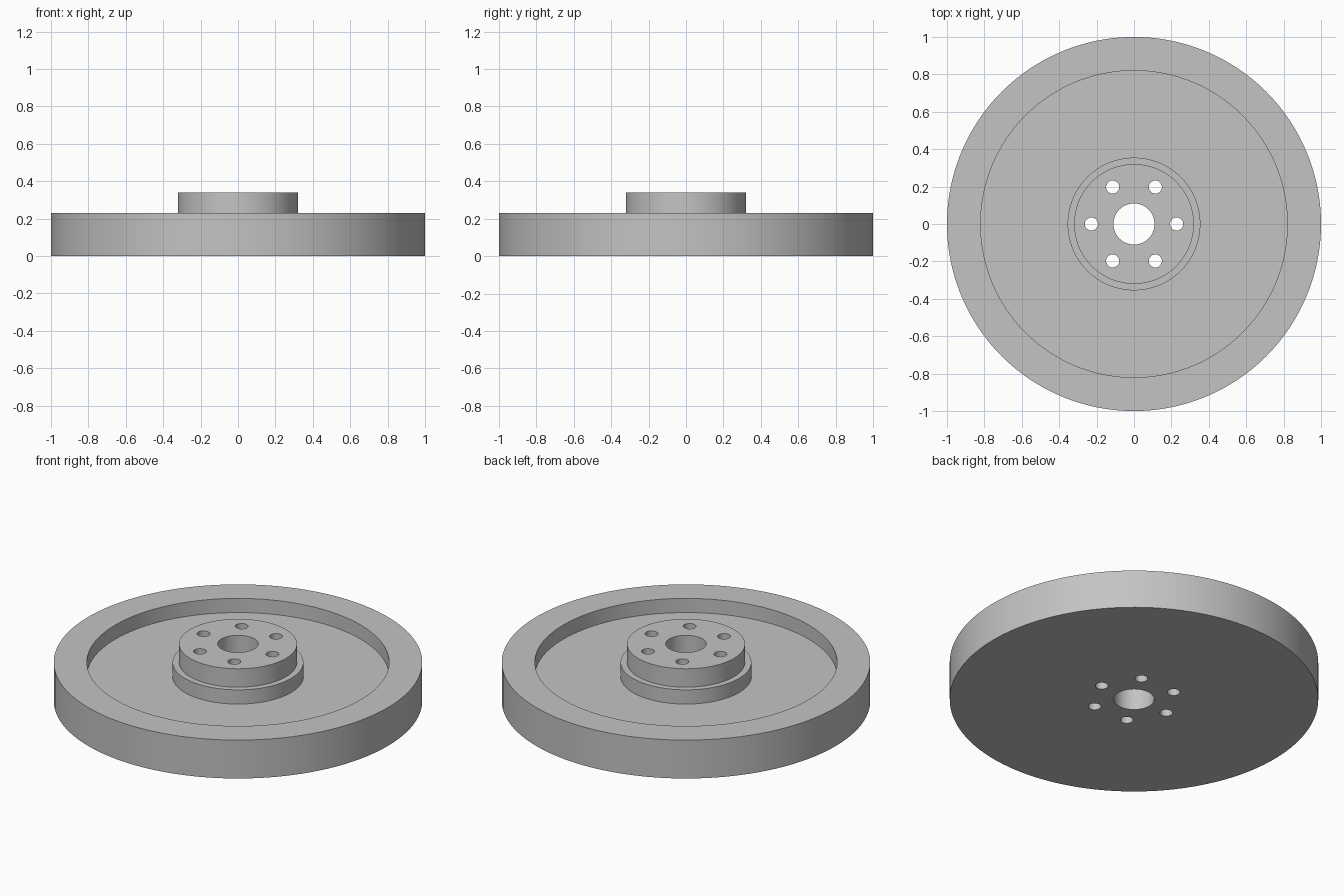
import bpy, bmesh
from math import cos, sin, pi, radians

default_cube = bpy.data.objects.get("Cube")
if default_cube:
    bpy.data.objects.remove(default_cube, do_unlink=True)

SEGMENTS = 128
HEIGHT = 0.34
RIM_TOP = 0.23
FLOOR = 0.145
BOLT_CIRCLE = 0.228
BOLT_COUNT = 6

grey = bpy.data.materials.new("machined grey")
grey.use_nodes = True
colour = (0.55, 0.55, 0.55, 1)
grey.diffuse_color = colour
grey.node_tree.nodes["Principled BSDF"].inputs["Base Color"].default_value = colour


def lathe(name, profile):
    """Revolve a closed (radius, z) profile around the z axis."""
    bm = bmesh.new()
    rings = []
    for i in range(SEGMENTS):
        a = 2 * pi * i / SEGMENTS
        rings.append([bm.verts.new((r * cos(a), r * sin(a), z)) for r, z in profile])
    for i, ring in enumerate(rings):
        after = rings[(i + 1) % SEGMENTS]
        for j in range(len(profile)):
            k = (j + 1) % len(profile)
            bm.faces.new((ring[j], after[j], after[k], ring[k]))
    bmesh.ops.recalc_face_normals(bm, faces=bm.faces)
    mesh = bpy.data.meshes.new(name)
    bm.to_mesh(mesh)
    bm.free()
    mesh.materials.append(grey)
    obj = bpy.data.objects.new(name, mesh)
    bpy.context.collection.objects.link(obj)
    return obj


# Wheel: flat base, raised rim, recessed web, stepped hub and centre bore
wheel = lathe("flanged_wheel", [
    (0.11, 0), (1, 0), (1, RIM_TOP), (0.82, RIM_TOP), (0.82, FLOOR),
    (0.355, FLOOR), (0.355, RIM_TOP), (0.32, RIM_TOP), (0.32, HEIGHT), (0.11, HEIGHT),
])

# Bolt holes: one cutter holding all the pins
bm = bmesh.new()
for i in range(BOLT_COUNT):
    a = 2 * pi * i / BOLT_COUNT
    pin = bmesh.ops.create_cone(bm, cap_ends=True, segments=32,
                                radius1=0.035, radius2=0.035, depth=1)
    bmesh.ops.translate(bm, verts=pin["verts"],
                        vec=(BOLT_CIRCLE * cos(a), BOLT_CIRCLE * sin(a), 0))
cutter_mesh = bpy.data.meshes.new("bolt_hole_cutter")
bm.to_mesh(cutter_mesh)
bm.free()
cutter_mesh.materials.append(grey)
cutter = bpy.data.objects.new("bolt_hole_cutter", cutter_mesh)
bpy.context.collection.objects.link(cutter)
cutter.hide_render = True

holes = wheel.modifiers.new("bolt holes", "BOOLEAN")
holes.operation = "DIFFERENCE"
holes.solver = "EXACT"
holes.object = cutter

bpy.ops.object.select_all(action="DESELECT")
wheel.select_set(True)
bpy.context.view_layer.objects.active = wheel
bpy.ops.object.modifier_apply(modifier=holes.name)
bpy.data.objects.remove(cutter, do_unlink=True)

# Smooth round walls with crisp machined edges
bpy.ops.object.shade_smooth_by_angle(angle=radians(30))
